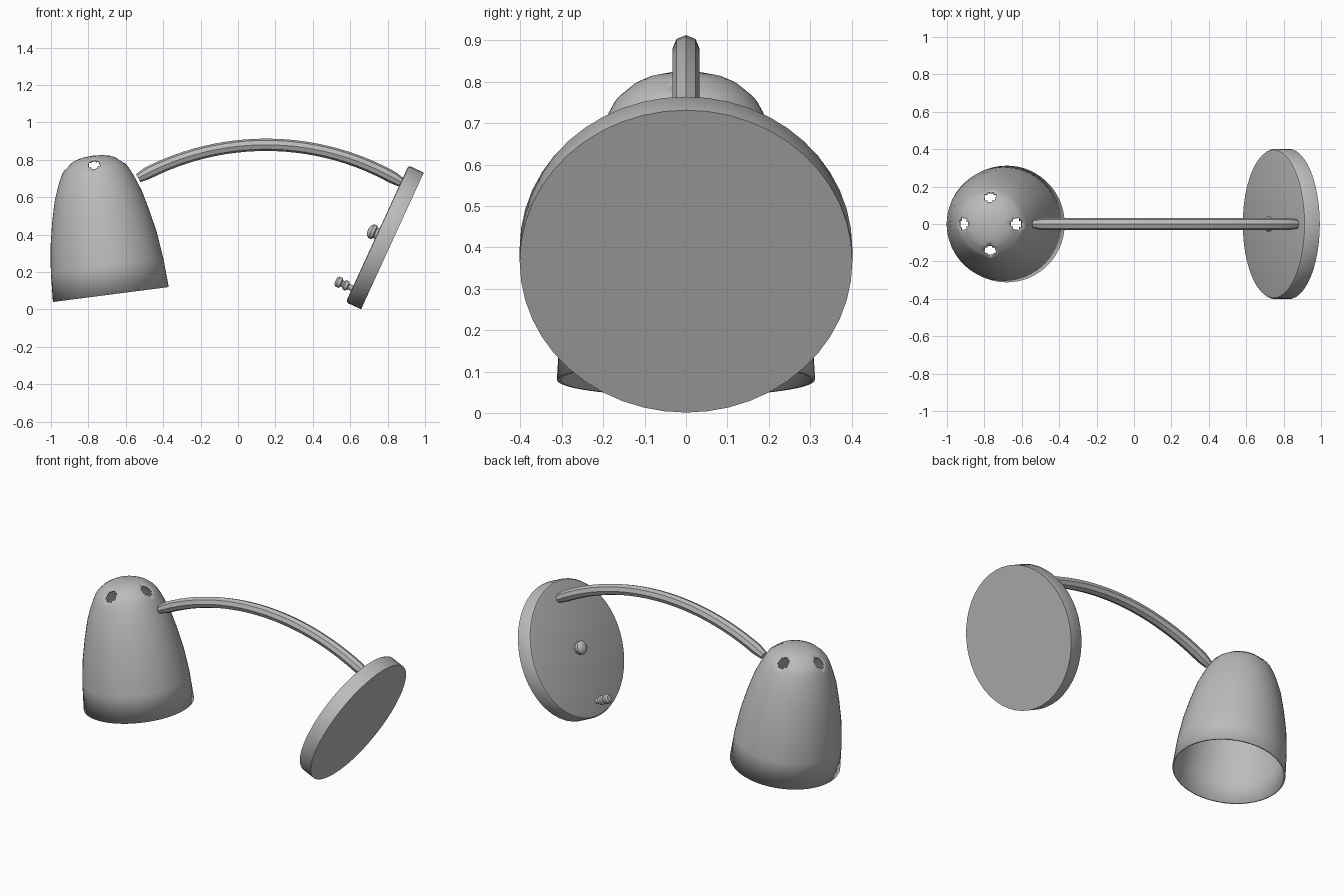
import bpy, bmesh, math
from math import pi, sin, cos
from mathutils import Matrix, Vector

cube = bpy.data.objects.get("Cube")
if cube:
    bpy.data.objects.remove(cube, do_unlink=True)

grey = bpy.data.materials.new("grey metal")
grey.use_nodes = True
COLOUR = (0.5, 0.5, 0.5, 1)
grey.diffuse_color = COLOUR
grey.node_tree.nodes["Principled BSDF"].inputs["Base Color"].default_value = COLOUR


def frame(origin, axis):
    """Matrix whose local z runs along axis and local y stays world y."""
    z = Vector(axis).normalized()
    y = Vector((0, 1, 0))
    x = y.cross(z)
    m = Matrix((x, y, z)).transposed().to_4x4()
    m.translation = origin
    return m


def lathe(name, profile, steps, matrix, drop=None):
    """Spin (radius, height) points about local z; drop(face) removes faces."""
    bm = bmesh.new()
    verts = [bm.verts.new((r, 0, h)) for r, h in profile]
    edges = [bm.edges.new(pair) for pair in zip(verts, verts[1:])]
    bmesh.ops.spin(bm, geom=verts + edges, cent=(0, 0, 0), axis=(0, 0, 1),
                   angle=2 * pi, steps=steps, use_merge=True)
    bmesh.ops.remove_doubles(bm, verts=bm.verts, dist=0.0005)
    bmesh.ops.recalc_face_normals(bm, faces=bm.faces)
    if drop:
        bmesh.ops.delete(bm, geom=[f for f in bm.faces if drop(f)], context='FACES')
    mesh = bpy.data.meshes.new(name)
    bm.to_mesh(mesh)
    bm.free()
    return finish(bpy.data.objects.new(name, mesh), matrix)


def finish(obj, matrix=Matrix()):
    bpy.context.collection.objects.link(obj)
    obj.matrix_world = matrix
    obj.data.materials.append(grey)
    return obj


def smooth(obj, degrees=35):
    bpy.ops.object.select_all(action='DESELECT')
    obj.select_set(True)
    bpy.context.view_layer.objects.active = obj
    bpy.ops.object.shade_smooth_by_angle(angle=math.radians(degrees))


# Lamp shade: thin bell with four vent holes near the crown
def vent(face):
    c = face.calc_center_median()
    r = math.hypot(c.x, c.y)
    off = abs((math.atan2(c.y, c.x) + pi / 4) % (pi / 2) - pi / 4)
    if 0.126 < r < 0.162:
        return off < math.radians(12)
    return 0.117 < r < 0.171 and off < math.radians(6)


bell = [(.312, 0), (.303, .16), (.286, .3), (.262, .42), (.235, .53), (.205, .61),
        (.187, .65), (.172, .677), (.163, .688), (.127, .718), (.117, .724),
        (.09, .736), (.05, .745), (0, .748)]
shade = lathe("lamp_shade", bell, 60, frame((-.68, 0, .08), (-.128, 0, .992)), vent)
wall = shade.modifiers.new("wall", 'SOLIDIFY')
wall.thickness = 0.009
wall.offset = -1
smooth(shade)

# Wall plate: tilted disc with softened edges
inward = Vector((-.909, 0, .417))
middle = Vector((.785, 0, .385))
plate = lathe("wall_plate", [(0, -.045), (.402, -.045), (.402, .033), (.396, .042),
                             (.386, .045), (0, .045)], 48, frame(middle, inward))
smooth(plate)

# Push knob in the middle of the plate
face = middle + inward * .045
knob = lathe("push_knob", [(0, -.01), (.03, -.01), (.03, .012), (.04, .018), (.04, .034),
                           (.03, .047), (.015, .053), (0, .054)], 16, frame(face, inward))
smooth(knob)

# Plug stub near the lower edge: collar, neck and head
low = face - Vector((.417, 0, .909)) * .32
stub = lathe("plug_stub", [(0, -.01), (.016, -.01), (.016, .022), (.027, .028), (.027, .045),
                           (.017, .052), (.017, .06), (.029, .068), (.029, .086),
                           (.02, .096), (0, .098)], 12, frame(low, inward))
smooth(stub)

# Curved arm: circular arc from the shade to the plate
arc = bpy.data.curves.new("curved_arm", 'CURVE')
arc.dimensions = '3D'
arc.bevel_depth = 0.033
arc.bevel_resolution = 2
arc.use_fill_caps = True
path = arc.splines.new('POLY')
count, radius, start, end = 28, 1.4, -.51, .545
path.points.add(count - 1)
for i, p in enumerate(path.points):
    a = start + (end - start) * i / (count - 1)
    p.co = (.15 + radius * sin(a), 0, .88 - radius * (1 - cos(a)), 1)
    p.radius = 0.75 if i in (0, count - 1) else 1
arm = finish(bpy.data.objects.new("curved_arm", arc))
bpy.ops.object.select_all(action='DESELECT')
arm.select_set(True)
bpy.context.view_layer.objects.active = arm
bpy.ops.object.convert(target='MESH')
smooth(bpy.context.view_layer.objects.active)
